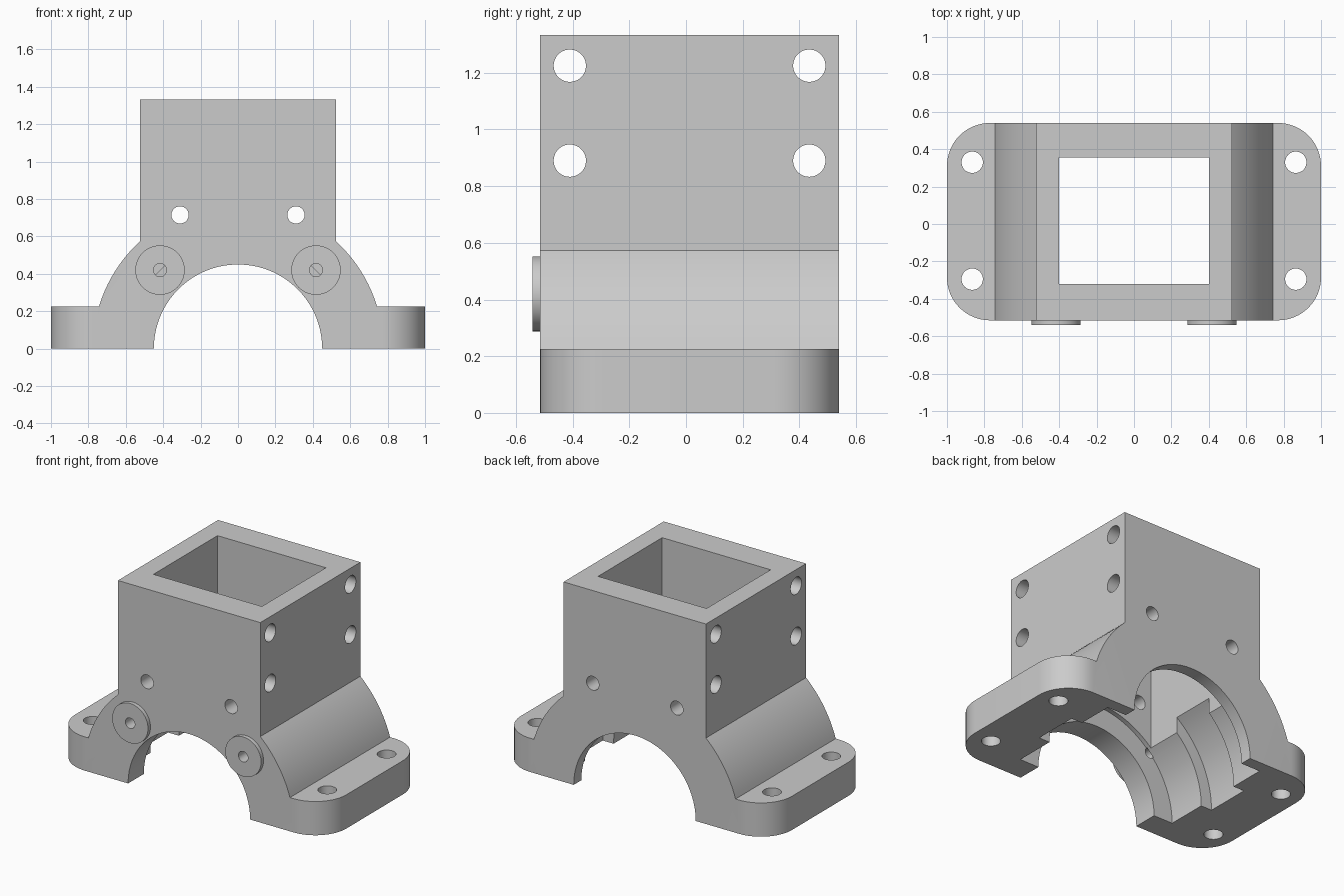
import bpy, bmesh
from math import sin, cos, asin, acos, pi
from mathutils import Matrix, Vector

FRONT, BACK = -0.515, 0.54
MID_Y = (FRONT + BACK) / 2
SHELL_R, FOOT_TOP, TOWER_X, HEIGHT = 0.777, 0.225, 0.525, 1.333

cube = bpy.data.objects.get("Cube")
if cube:
    bpy.data.objects.remove(cube, do_unlink=True)

grey = bpy.data.materials.new("light grey")
grey.use_nodes = True
grey.diffuse_color = (0.6, 0.6, 0.6, 1)
grey.node_tree.nodes["Principled BSDF"].inputs["Base Color"].default_value = (0.6, 0.6, 0.6, 1)


def finish(name, bm):
    bmesh.ops.recalc_face_normals(bm, faces=bm.faces)
    mesh = bpy.data.meshes.new(name)
    bm.to_mesh(mesh)
    bm.free()
    mesh.materials.append(grey)
    obj = bpy.data.objects.new(name, mesh)
    bpy.context.collection.objects.link(obj)
    return obj


def extrude(name, points, direction):
    """Solid made by extruding a closed outline."""
    bm = bmesh.new()
    face = bm.faces.new([bm.verts.new(p) for p in points])
    new = bmesh.ops.extrude_face_region(bm, geom=[face])["geom"]
    bmesh.ops.translate(bm, vec=direction, verts=[v for v in new if isinstance(v, bmesh.types.BMVert)])
    return finish(name, bm)


def rod(name, start, end, radius, segments=48):
    """Cylinder between two points."""
    a, b = Vector(start), Vector(end)
    turn = (b - a).to_track_quat("Z", "Y").to_matrix().to_4x4()
    bm = bmesh.new()
    bmesh.ops.create_cone(bm, cap_ends=True, segments=segments, radius1=radius, radius2=radius,
                          depth=(b - a).length, matrix=Matrix.Translation((a + b) / 2) @ turn)
    return finish(name, bm)


def lathe(name, profile, segments=128):
    """Solid of revolution about the y axis from (y, radius) pairs."""
    bm = bmesh.new()
    rings = [[bm.verts.new((r * cos(2 * pi * i / segments), y, r * sin(2 * pi * i / segments)))
              for i in range(segments)] for y, r in profile]
    for lower, upper in zip(rings, rings[1:]):
        for i in range(segments):
            j = (i + 1) % segments
            bm.faces.new((lower[i], lower[j], upper[j], upper[i]))
    bm.faces.new(rings[0])
    bm.faces.new(rings[-1])
    return finish(name, bm)


def combine(target, tool, operation="DIFFERENCE"):
    mod = target.modifiers.new("cut", "BOOLEAN")
    mod.operation, mod.solver, mod.object = operation, "EXACT", tool
    bpy.ops.object.select_all(action="DESELECT")
    bpy.context.view_layer.objects.active = target
    target.select_set(True)
    bpy.ops.object.modifier_apply(modifier=mod.name)
    bpy.data.objects.remove(tool, do_unlink=True)


def smooth(obj):
    bpy.ops.object.select_all(action="DESELECT")
    bpy.context.view_layer.objects.active = obj
    obj.select_set(True)
    bpy.ops.object.shade_smooth_by_angle(angle=0.5)


# Silhouette: feet, curved shoulders and square tower
low, high = asin(FOOT_TOP / SHELL_R), acos(TOWER_X / SHELL_R)
half = [(1.2, 0), (1.2, FOOT_TOP)]
for i in range(17):
    a = low + (high - low) * i / 16
    half.append((SHELL_R * cos(a), SHELL_R * sin(a)))
half.append((TOWER_X, HEIGHT))
outline = half + [(-x, z) for x, z in reversed(half)]
housing = extrude("housing", [(x, -1, z) for x, z in outline], (0, 2, 0))

# Rounded plan trims the foot corners
corner = 0.23
plan = []
for k, (sx, sy) in enumerate([(1, 1), (-1, 1), (-1, -1), (1, -1)]):
    cx = sx * (1 - corner)
    cy = MID_Y + sy * ((BACK - FRONT) / 2 - corner)
    for i in range(17):
        a = (k + i / 16) * pi / 2
        plan.append((cx + corner * cos(a), cy + corner * sin(a), -1))
combine(housing, extrude("plan_cutter", plan, (0, 0, 3)), "INTERSECT")

# Stepped bore with end lips and a wide middle groove
lip, seat, groove = 0.45, 0.59, 0.67
combine(housing, lathe("bore_cutter", [
    (-1, lip), (-0.35, lip), (-0.35, seat), (-0.08, seat), (-0.08, groove),
    (0.22, groove), (0.22, seat), (0.46, seat), (0.46, lip), (1, lip)]))

# Rectangular shaft down the tower
window = [(-0.4, -0.32, 0.2), (0.4, -0.32, 0.2), (0.4, 0.355, 0.2), (-0.4, 0.355, 0.2)]
combine(housing, extrude("shaft_cutter", window, (0, 0, 2)))

# Cross holes through the tower sides
for y in (-0.41, 0.435):
    for z in (0.89, 1.225):
        combine(housing, rod("cross_hole_cutter", (-1.5, y, z), (1.5, y, z), 0.057))

for side, label in ((1, "left"), (-1, "right")):
    # Holes through the front and back walls
    combine(housing, rod("wall_hole_cutter", (side * 0.31, -1, 0.715), (side * 0.31, 1, 0.715), 0.046))
    # Foot bolt holes
    for y in (-0.295, 0.33):
        combine(housing, rod("bolt_hole_cutter", (side * 0.865, y, -0.5), (side * 0.865, y, 0.6), 0.057))
    # Front boss with a small hole into the bore
    x, z = side * 0.417, 0.42
    boss = rod(label + "_boss", (x, FRONT + 0.004, z), (x, -0.541, z), 0.132, 64)
    for part in (housing, boss):
        combine(part, rod("screw_hole_cutter", (x, -1, z), (x, -0.345, z), 0.035, 32))
    smooth(boss)

smooth(housing)
